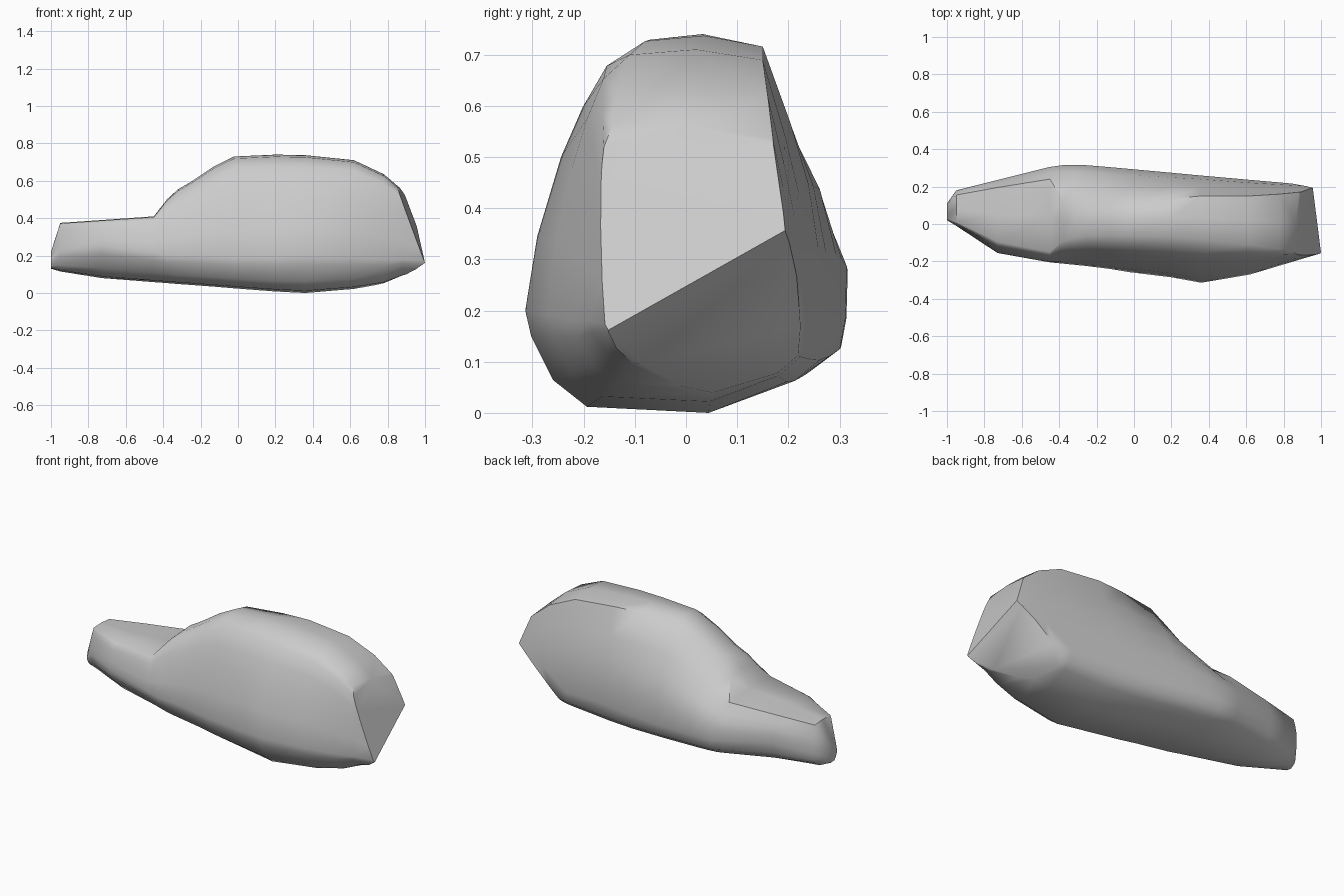
import bpy, bmesh
from mathutils import Vector

# Stations along the hull: x, front y, back y, widest z, bottom z, top z, roof front y, roof back y
STATIONS = [
    (-1.00, 0.02, 0.11, 0.18, 0.13, 0.22, 0.03, 0.10),
    (-0.95, -0.01, 0.18, 0.22, 0.115, 0.375, 0.01, 0.155),
    (-0.73, -0.155, 0.235, 0.25, 0.08, 0.39, -0.095, 0.195),
    (-0.45, -0.205, 0.305, 0.215, 0.058, 0.41, -0.15, 0.24),
    (-0.38, -0.212, 0.315, 0.20, 0.053, 0.50, -0.09, 0.13),
    (-0.32, -0.218, 0.316, 0.20, 0.048, 0.555, -0.075, 0.10),
    (-0.25, -0.225, 0.314, 0.20, 0.043, 0.595, -0.065, 0.10),
    (-0.13, -0.24, 0.304, 0.195, 0.034, 0.675, -0.065, 0.10),
    (-0.02, -0.258, 0.294, 0.19, 0.025, 0.73, -0.065, 0.11),
    (0.20, -0.285, 0.274, 0.19, 0.008, 0.74, -0.07, 0.135),
    (0.36, -0.314, 0.259, 0.20, 0.0, 0.737, -0.08, 0.15),
    (0.62, -0.27, 0.236, 0.19, 0.022, 0.71, -0.11, 0.15),
    (0.78, -0.222, 0.222, 0.18, 0.05, 0.635, -0.135, 0.16),
    (0.88, -0.192, 0.213, 0.18, 0.09, 0.55, -0.145, 0.17),
    (1.04, -0.145, 0.197, 0.17, 0.12, 0.40, -0.12, 0.18),
]


def lerp(a, b, t):
    return a + (b - a) * t


def ring(x, yf, yb, zw, zb, zt, tf, tb):
    c = (yf + yb) / 2
    up = lambda t: lerp(zw, zt, t)
    low = lambda t: lerp(zb, zw, t)
    keel = min(0.58, lerp(0.58, 0.35, (-0.3 - x) / 0.45)) if x > -0.9 else 0.5
    pts = [
        (lerp(c, yb, 0.25), zb), (lerp(c, yf, keel), low(0.06)),
        (lerp(c, yf, keel + 0.23), low(0.32)), (lerp(c, yf, 0.96), low(0.75)), (yf, zw),
        (lerp(yf, tf, 0.1), up(0.27)), (lerp(yf, tf, 0.3), up(0.56)),
        (lerp(yf, tf, 0.48), up(0.74)), (lerp(yf, tf, 0.68), up(0.89)),
        (tf, up(0.98)), ((tf + tb) / 2, zt), (tb, up(0.96)),
        (lerp(yb, tb, 0.5), up(0.68)), (lerp(yb, tb, 0.18), up(0.46)),
        (yb, up(0.22)), (lerp(c, yb, 0.99), low(0.9)),
        (lerp(c, yb, 0.95), low(0.52)), (lerp(c, yb, 0.78), low(0.3)),
    ]
    return [(x, y, z) for y, z in pts]


# Loft the hull through the stations
bm = bmesh.new()
rings = [[bm.verts.new(p) for p in ring(*s)] for s in STATIONS]
for a, b in zip(rings, rings[1:]):
    n = len(a)
    for i in range(n):
        j = (i + 1) % n
        bm.faces.new((a[i], a[j], b[j], b[i]))
bm.faces.new(rings[0])
bm.faces.new(rings[-1])
bmesh.ops.recalc_face_normals(bm, faces=bm.faces[:])

# Trim the tail to its slanted end face and undercut face, meeting in a diagonal ridge
tip, corner = Vector((1.0, -0.155, 0.16)), Vector((0.955, 0.2, 0.36))
for third, hint in ((Vector((0.88, 0, 0.52)), Vector((1, 0, 0.3))),
                    (Vector((0.78, -0.03, 0.04)), Vector((1, 0, -1)))):
    no = (corner - tip).cross(third - tip).normalized()
    if no.dot(hint) < 0:
        no.negate()
    bmesh.ops.bisect_plane(bm, geom=bm.verts[:] + bm.edges[:] + bm.faces[:],
                           plane_co=tip, plane_no=no, clear_outer=True)
    rim = [e for e in bm.edges if e.is_boundary]
    bmesh.ops.contextual_create(bm, geom=rim)
bmesh.ops.recalc_face_normals(bm, faces=bm.faces[:])

mesh = bpy.data.meshes.new("hull_with_cabin")
bm.to_mesh(mesh)
bm.free()
hull = bpy.data.objects.new("hull_with_cabin", mesh)
bpy.context.collection.objects.link(hull)
bpy.context.view_layer.objects.active = hull
hull.select_set(True)
bpy.ops.object.shade_smooth_by_angle(angle=0.95)
